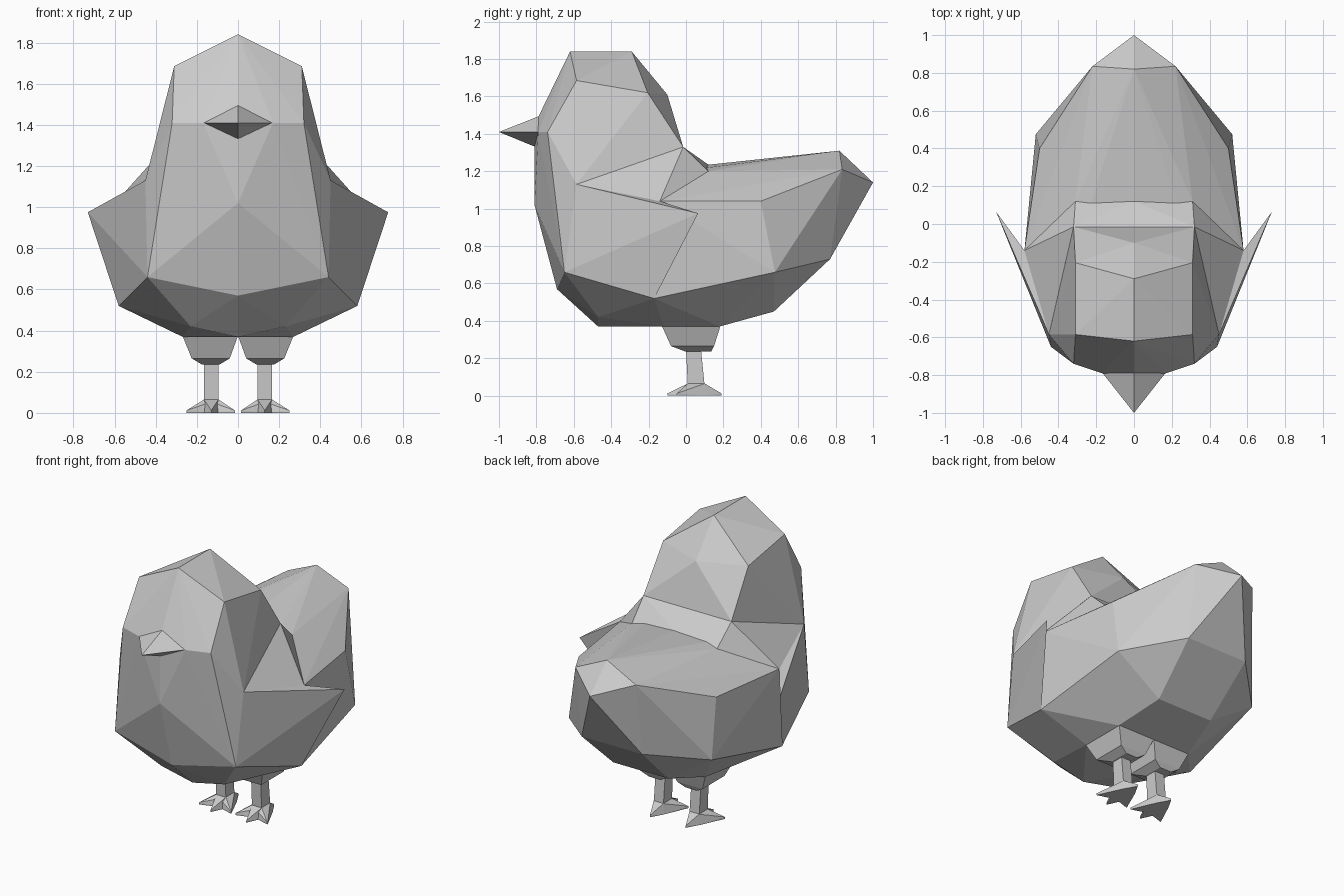
import bpy, bmesh

if "Cube" in bpy.data.objects:
    bpy.data.objects.remove(bpy.data.objects["Cube"])


def hull(name, points, mirror=False, side=1):
    """Faceted solid wrapped around a few corner points."""
    bm = bmesh.new()
    for x, y, z in points:
        bm.verts.new((x * side, y, z))
        if mirror and x > 0:
            bm.verts.new((-x, y, z))
    out = bmesh.ops.convex_hull(bm, input=bm.verts)
    bmesh.ops.delete(bm, geom=[v for v in bm.verts if not v.link_faces], context='VERTS')
    bmesh.ops.recalc_face_normals(bm, faces=bm.faces)
    bmesh.ops.dissolve_limit(bm, angle_limit=0.03, verts=bm.verts, edges=bm.edges)
    me = bpy.data.meshes.new(name)
    bm.to_mesh(me)
    bm.free()
    ob = bpy.data.objects.new(name, me)
    bpy.context.collection.objects.link(ob)
    return ob


def rect(x0, x1, y0, y1, z):
    return [(x, y, z) for x in (x0, x1) for y in (y0, y1)]


# corners shared between parts
shoulder = (0.45, -0.585, 1.13)
breast = (0.44, -0.65, 0.66)
wing_root = (0.58, -0.14, 1.04)
wing_base = (0.58, -0.17, 0.52)
chest = (0, -0.81, 1.02)
nape = (0.32, -0.015, 1.33)
saddle = [(0.31, 0.12, 1.2), (0, 0.12, 1.235)]

# body with upturned tail
hull("body", [shoulder, breast, wing_root, wing_base, chest, *saddle,
              (0, -0.69, 0.57), (0.23, -0.47, 0.42), (0, -0.47, 0.37),
              (0.27, -0.12, 0.37), (0.27, 0.18, 0.37), (0.2, 0.47, 0.45),
              (0.50, 0.40, 1.04), (0.52, 0.475, 0.66), (0.22, 0.77, 0.73),
              (0.22, 0.835, 1.21), (0, 0.82, 1.31), (0, 1.0, 1.14)], mirror=True)

# head and chest front
hull("head", [shoulder, breast, chest, nape,
              (0, -0.62, 1.84), (0, -0.29, 1.84),
              (0.31, -0.585, 1.685), (0.31, -0.205, 1.62), (0, -0.1, 1.61),
              (0.32, -0.74, 1.41), (0.17, -0.79, 1.41),
              (0, -0.79, 1.49), (0, -0.81, 1.33)], mirror=True)

# slope between neck and back
hull("collar", [shoulder, wing_root, nape, *saddle], mirror=True)

# beak
hull("beak", [(0, -1.0, 1.41), (0.17, -0.785, 1.41), (0, -0.785, 1.495),
              (0, -0.805, 1.33)], mirror=True)

for side, tag in ((1, "right"), (-1, "left")):
    # flared wing
    hull("wing_" + tag, [shoulder, breast, wing_base, wing_root, (0.73, 0.065, 0.975)], side=side)
    # thigh and shank
    hull("thigh_" + tag, rect(0.0, 0.27, -0.13, 0.185, 0.375)
         + rect(0.04, 0.225, -0.08, 0.15, 0.265)
         + rect(0.09, 0.175, 0.0, 0.135, 0.235), side=side)
    hull("shank_" + tag, rect(0.095, 0.165, 0.0, 0.08, 0.25)
         + rect(0.095, 0.165, 0.01, 0.1, 0.05), side=side)
    # toes spread from the ankle
    ankle = rect(0.095, 0.165, 0.01, 0.1, 0.065) + rect(0.085, 0.175, 0.0, 0.11, 0.0)
    for i, (x, y) in enumerate(((0.015, -0.05), (0.13, -0.1), (0.25, -0.05), (0.13, 0.19))):
        hull(f"toe_{tag}_{i}", ankle + [(x, y, 0.0), (x, y, 0.012)], side=side)
